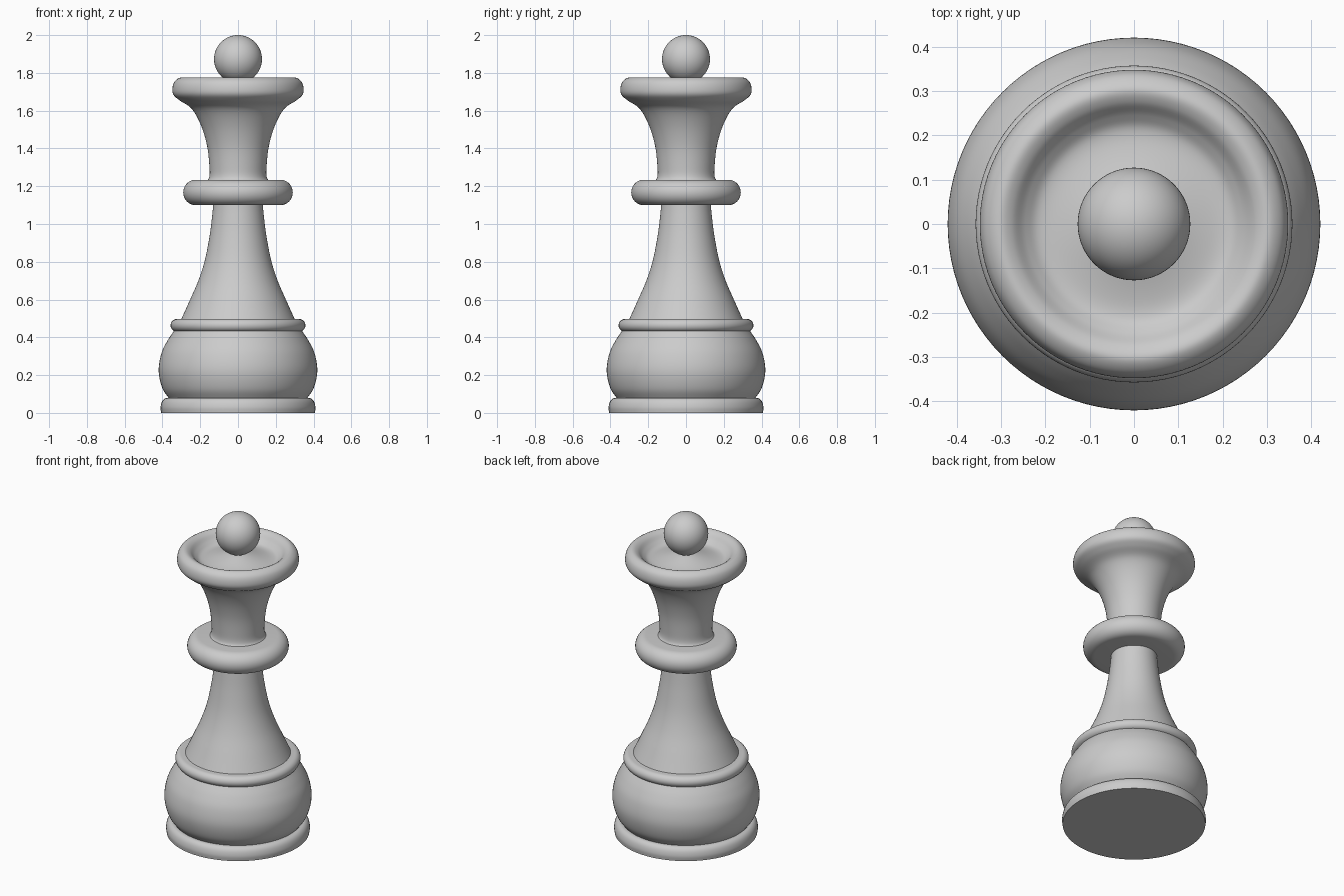
import bpy, bmesh
from math import sin, cos, pi, radians
from mathutils import Vector

cube = bpy.data.objects.get("Cube")
if cube:
    bpy.data.objects.remove(cube)

grey = bpy.data.materials.new("plain grey")
grey.use_nodes = True
grey.diffuse_color = (0.6, 0.6, 0.6, 1)
grey.node_tree.nodes["Principled BSDF"].inputs["Base Color"].default_value = (0.6, 0.6, 0.6, 1)


def smooth_curve(points, steps=6):
    """Pass a smooth curve through profile points given as (radius, height)."""
    p = [Vector(q) for q in points]
    p = [2 * p[0] - p[1]] + p + [2 * p[-1] - p[-2]]
    out = []
    for a, b, c, d in zip(p, p[1:], p[2:], p[3:]):
        for i in range(steps):
            t = i / steps
            out.append(0.5 * (2 * b + (c - a) * t + (2 * a - 5 * b + 4 * c - d) * t * t
                              + (3 * b - a - 3 * c + d) * t ** 3))
    return out + [p[-2]]


def bullnose(radius, bottom, top, bulge):
    """Rounded outer edge of a ring, from its underside to its top."""
    mid, half = (bottom + top) / 2, (top - bottom) / 2
    angles = [pi * (i / 16 - 0.5) for i in range(17)]
    return [Vector((radius - bulge + bulge * cos(a), mid + half * sin(a))) for a in angles]


def lathe(name, profile, segments=96):
    """Turn a profile round the z axis; open ends are closed at the axis."""
    bm = bmesh.new()
    ends = [Vector((0, profile[0][1])), Vector((0, profile[-1][1]))]
    pts = [ends[0]] + list(profile) + [ends[1]]
    verts = [bm.verts.new((r, 0, z)) for r, z in pts]
    edges = [bm.edges.new(pair) for pair in zip(verts, verts[1:])]
    bmesh.ops.spin(bm, geom=verts + edges, cent=(0, 0, 0), axis=(0, 0, 1),
                   angle=2 * pi, steps=segments, use_duplicate=False)
    bmesh.ops.remove_doubles(bm, verts=bm.verts, dist=0.0001)
    bmesh.ops.recalc_face_normals(bm, faces=bm.faces)
    mesh = bpy.data.meshes.new(name)
    bm.to_mesh(mesh)
    bm.free()
    obj = bpy.data.objects.new(name, mesh)
    bpy.context.collection.objects.link(obj)
    finish(obj)


def finish(obj):
    obj.data.materials.append(grey)
    bpy.ops.object.select_all(action="DESELECT")
    obj.select_set(True)
    bpy.context.view_layer.objects.active = obj
    bpy.ops.object.shade_smooth_by_angle(angle=radians(40))


# Foot: flat underside, rounded upper edge
lathe("foot", smooth_curve([(0.407, 0), (0.41, 0.03), (0.402, 0.06),
                            (0.385, 0.077), (0.36, 0.08)]))

# Round belly of the base
lathe("base_belly", smooth_curve([(0.36, 0.07), (0.4, 0.13), (0.42, 0.22),
                                  (0.407, 0.31), (0.375, 0.38), (0.335, 0.44)]))

# Thin ring over the belly
lathe("base_ring", bullnose(0.357, 0.43, 0.497, 0.033))

# Tapering stem
lathe("stem", smooth_curve([(0.303, 0.49), (0.258, 0.59), (0.21, 0.7), (0.175, 0.81),
                            (0.15, 0.94), (0.136, 1.05), (0.13, 1.12)]))

# Thick collar
lathe("collar", bullnose(0.29, 1.1, 1.234, 0.065))

# Flared head with a rolled rim and a dished top
lathe("crown", smooth_curve([(0.166, 1.225), (0.152, 1.25), (0.151, 1.3), (0.163, 1.41),
                             (0.195, 1.52), (0.245, 1.61), (0.31, 1.655), (0.342, 1.685),
                             (0.347, 1.72), (0.335, 1.755), (0.305, 1.775), (0.275, 1.765),
                             (0.245, 1.735), (0.21, 1.715), (0.15, 1.72), (0.04, 1.75)]))

# Ball finial
bpy.ops.mesh.primitive_uv_sphere_add(segments=64, ring_count=32, radius=0.127,
                                     location=(0, 0, 1.873))
ball = bpy.context.object
ball.name = "finial_ball"
finish(ball)
